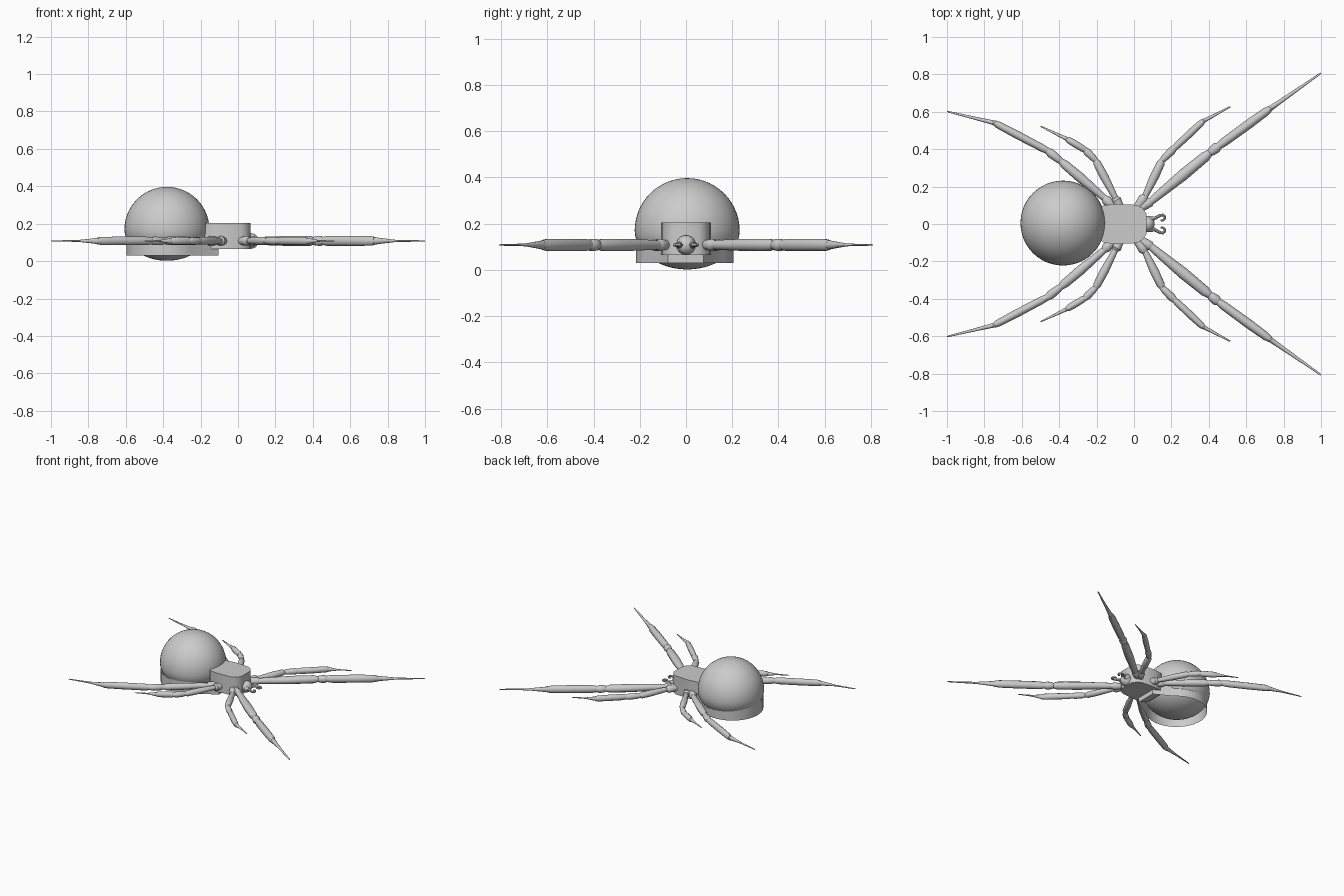
import bpy, bmesh, math
from mathutils import Vector

if "Cube" in bpy.data.objects:
    bpy.data.objects.remove(bpy.data.objects["Cube"])

Z = 0.108  # height of the leg plane


def finish(name, bm, angle=40):
    bmesh.ops.recalc_face_normals(bm, faces=bm.faces)
    me = bpy.data.meshes.new(name)
    bm.to_mesh(me)
    bm.free()
    ob = bpy.data.objects.new(name, me)
    bpy.context.collection.objects.link(ob)
    bpy.ops.object.select_all(action='DESELECT')
    ob.select_set(True)
    bpy.context.view_layer.objects.active = ob
    bpy.ops.object.shade_smooth_by_angle(angle=math.radians(angle))
    return ob


def tube(bm, pts, sides=10):
    """Closed tube through (x, y, z, radius across, radius up) stations."""
    rings = []
    for i, p in enumerate(pts):
        a, b = pts[max(i - 1, 0)], pts[min(i + 1, len(pts) - 1)]
        d = Vector((b[0] - a[0], b[1] - a[1], 0)).normalized()
        side = Vector((-d.y, d.x, 0))
        ring = []
        for k in range(sides):
            t = 2 * math.pi * k / sides
            ring.append(bm.verts.new(Vector(p[:3]) + side * p[3] * math.cos(t)
                                     + Vector((0, 0, p[4] * math.sin(t)))))
        rings.append(ring)
    for r, q in zip(rings, rings[1:]):
        for k in range(sides):
            j = (k + 1) % sides
            bm.faces.new((r[k], r[j], q[j], q[k]))
    bm.faces.new(rings[0])
    bm.faces.new(rings[-1])


def segment(bm, a, b, profile):
    """Leg segment from a to b; profile rows are (fraction, across, up)."""
    tube(bm, [(a[0] + (b[0] - a[0]) * f, a[1] + (b[1] - a[1]) * f, Z, w, h)
              for f, w, h in profile])


def prism(name, outline, z0, z1, caps=True):
    bm = bmesh.new()
    lo = [bm.verts.new((x, y, z0)) for x, y in outline]
    hi = [bm.verts.new((x, y, z1)) for x, y in outline]
    n = len(outline)
    for i in range(n):
        j = (i + 1) % n
        bm.faces.new((lo[i], lo[j], hi[j], hi[i]))
    if caps:
        bm.faces.new(lo)
        bm.faces.new(hi)
    return finish(name, bm)


# Abdomen: round on top, flatter underneath
bm = bmesh.new()
bmesh.ops.create_uvsphere(bm, u_segments=48, v_segments=28, radius=0.227)
for v in bm.verts:
    if v.co.z < 0:
        v.co.z *= 0.168 / 0.227
    v.co += Vector((-0.38, 0.005, 0.17))
finish("abdomen", bm)

# Skirt wall under the abdomen, narrowing towards the chest
arc = [(-0.385 + 0.212 * math.cos(math.radians(a)), -0.006 + 0.212 * math.sin(math.radians(a)))
       for a in range(45, 316, 10)]
prism("abdomen_skirt", arc + [(-0.105, -0.078), (-0.105, 0.075)], 0.03, 0.12, caps=False)

# Chest shield
half = [(0.066, 0.055), (0.045, 0.085), (0.015, 0.102), (-0.10, 0.108), (-0.165, 0.098), (-0.19, 0.07)]
prism("chest", half + [(x, -y) for x, y in reversed(half)], 0.065, 0.204)

# Head
bm = bmesh.new()
bmesh.ops.create_uvsphere(bm, u_segments=20, v_segments=12, radius=0.042)
for v in bm.verts:
    v.co += Vector((0.068, 0, Z))
finish("head", bm)

# Legs: base, femur start, knee start, knee end, shin end, tip, thickness
LEGS = {
    "front_leg": ((0.03, 0.08), (0.095, 0.125), (0.405, 0.38), (0.45, 0.415), (0.725, 0.615), (1.0, 0.807), 0.028),
    "second_leg": ((0.01, 0.08), (0.06, 0.15), (0.15, 0.34), (0.215, 0.405), (0.37, 0.55), (0.515, 0.627), 0.022),
    "third_leg": ((-0.07, 0.08), (-0.10, 0.14), (-0.205, 0.34), (-0.26, 0.395), (-0.36, 0.455), (-0.50, 0.523), 0.021),
    "rear_leg": ((-0.10, 0.08), (-0.16, 0.14), (-0.39, 0.335), (-0.46, 0.39), (-0.745, 0.54), (-1.0, 0.602), 0.024),
}
for s, label in ((1, "left"), (-1, "right")):
    for name, (*pts, r) in LEGS.items():
        p = [(x, y * s) for x, y in pts]
        bm = bmesh.new()
        segment(bm, p[0], p[1], [(0, .02, .02), (.5, .024, .024), (.8, .027, .027), (1, .018, .018)])
        segment(bm, p[1], p[2], [(-.03, .7 * r, .7 * r), (.08, .8 * r, .8 * r), (.55, 1.1 * r, r),
                                 (.92, r, r), (1, .7 * r, .7 * r)])
        segment(bm, p[2], p[3], [(-.1, .6 * r, .6 * r), (.2, .85 * r, .9 * r), (.8, r, r), (1.1, .7 * r, .7 * r)])
        segment(bm, p[3], p[4], [(-.03, .65 * r, .7 * r), (.12, .85 * r, r), (.6, .9 * r, r),
                                 (.93, .8 * r, .95 * r), (1.02, .55 * r, .8 * r)])
        segment(bm, p[4], p[5], [(-.03, .55 * r, .8 * r), (.15, .45 * r, .55 * r), (.42, .35 * r, .22 * r),
                                 (.97, .17 * r, .12 * r), (1, .08 * r, .06 * r)])
        finish(label + "_" + name, bm)

    # Hooked feelers beside the head
    bm = bmesh.new()
    hook = [(0.07, .028, .015), (0.10, .028, .015), (0.11, .03, .009), (0.14, .046, .008),
            (0.155, .048, .008), (0.164, .04, .008), (0.163, .026, .007), (0.152, .018, .006), (0.142, .019, .004)]
    tube(bm, [(x, y * s, Z, w, w) for x, y, w in hook], 8)
    finish(label + "_feeler", bm)
